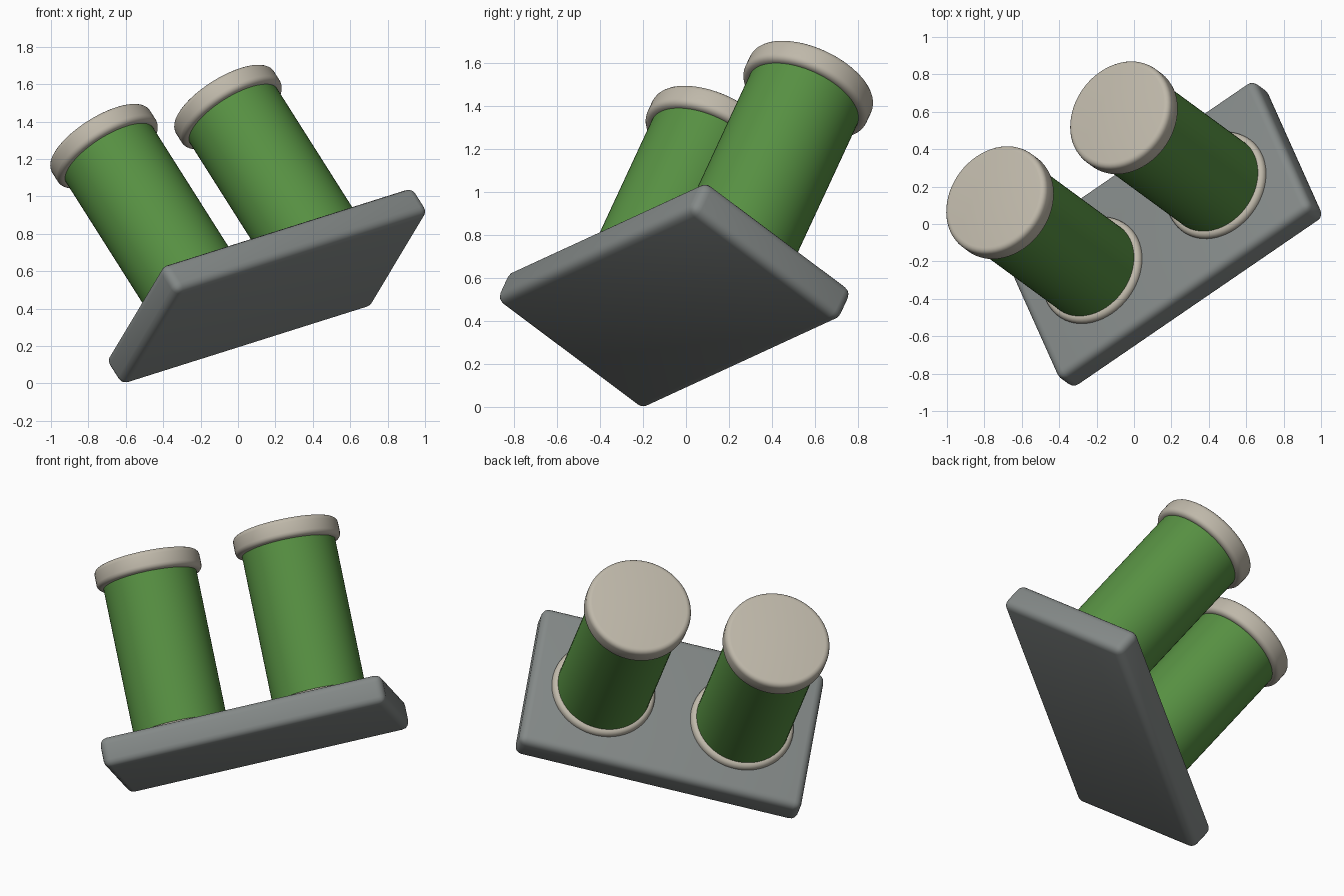
import bpy, bmesh, math
from mathutils import Matrix, Vector

cube = bpy.data.objects.get("Cube")
if cube:
    bpy.data.objects.remove(cube, do_unlink=True)


def material(name, rgb):
    mat = bpy.data.materials.new(name)
    mat.use_nodes = True
    mat.diffuse_color = (*rgb, 1)
    mat.node_tree.nodes["Principled BSDF"].inputs["Base Color"].default_value = (*rgb, 1)
    return mat


GREY = material("slate grey", (0.23, 0.25, 0.245))
GREEN = material("leaf green", (0.095, 0.28, 0.055))
BEIGE = material("warm beige", (0.52, 0.48, 0.40))

# Tilted frame of the whole model: long side, short side, tube axis
axis = Vector((-0.498, 0.365, 0.786)).normalized()
long_side = Vector((0.799, 0.547, 0.252))
long_side = (long_side - axis * long_side.dot(axis)).normalized()
short_side = axis.cross(long_side)
FRAME = Matrix((long_side, short_side, axis)).transposed().to_4x4()
FRAME.translation = (0.155, -0.055, 0.52)


def finish(bm, name, mat, bevel=0):
    """Round the sharp edges, place the part in the tilted frame, shade it."""
    if bevel:
        sharp = [e for e in bm.edges if e.calc_face_angle(0) > math.radians(60)]
        bmesh.ops.bevel(bm, geom=sharp, offset=bevel, segments=4,
                        profile=0.5, affect='EDGES', clamp_overlap=True)
    mesh = bpy.data.meshes.new(name)
    bm.to_mesh(mesh)
    bm.free()
    mesh.materials.append(mat)
    obj = bpy.data.objects.new(name, mesh)
    bpy.context.collection.objects.link(obj)
    obj.matrix_world = FRAME
    bpy.ops.object.select_all(action='DESELECT')
    obj.select_set(True)
    bpy.context.view_layer.objects.active = obj
    bpy.ops.object.shade_smooth_by_angle(angle=math.radians(40))


def disc(name, x, radius, low, high, mat, bevel=0):
    bm = bmesh.new()
    bmesh.ops.create_cone(bm, cap_ends=True, segments=64, radius1=radius,
                          radius2=radius, depth=high - low,
                          matrix=Matrix.Translation((x, 0, (low + high) / 2)))
    finish(bm, name, mat, bevel)


# Base plate
bm = bmesh.new()
bmesh.ops.create_cube(bm, size=1, matrix=Matrix.Diagonal((1.69, 0.915, 0.18, 1)))
finish(bm, "base_plate", GREY, 0.045)

# Two tubes, each with a collar at the plate and a cap at the end
for side, x in (("right", -0.415), ("left", 0.415)):
    disc(side + "_tube", x, 0.275, 0.0, 1.08, GREEN)
    disc(side + "_collar", x, 0.305, 0.0, 0.125, BEIGE, 0.03)
    disc(side + "_cap", x, 0.31, 1.024, 1.144, BEIGE, 0.03)
